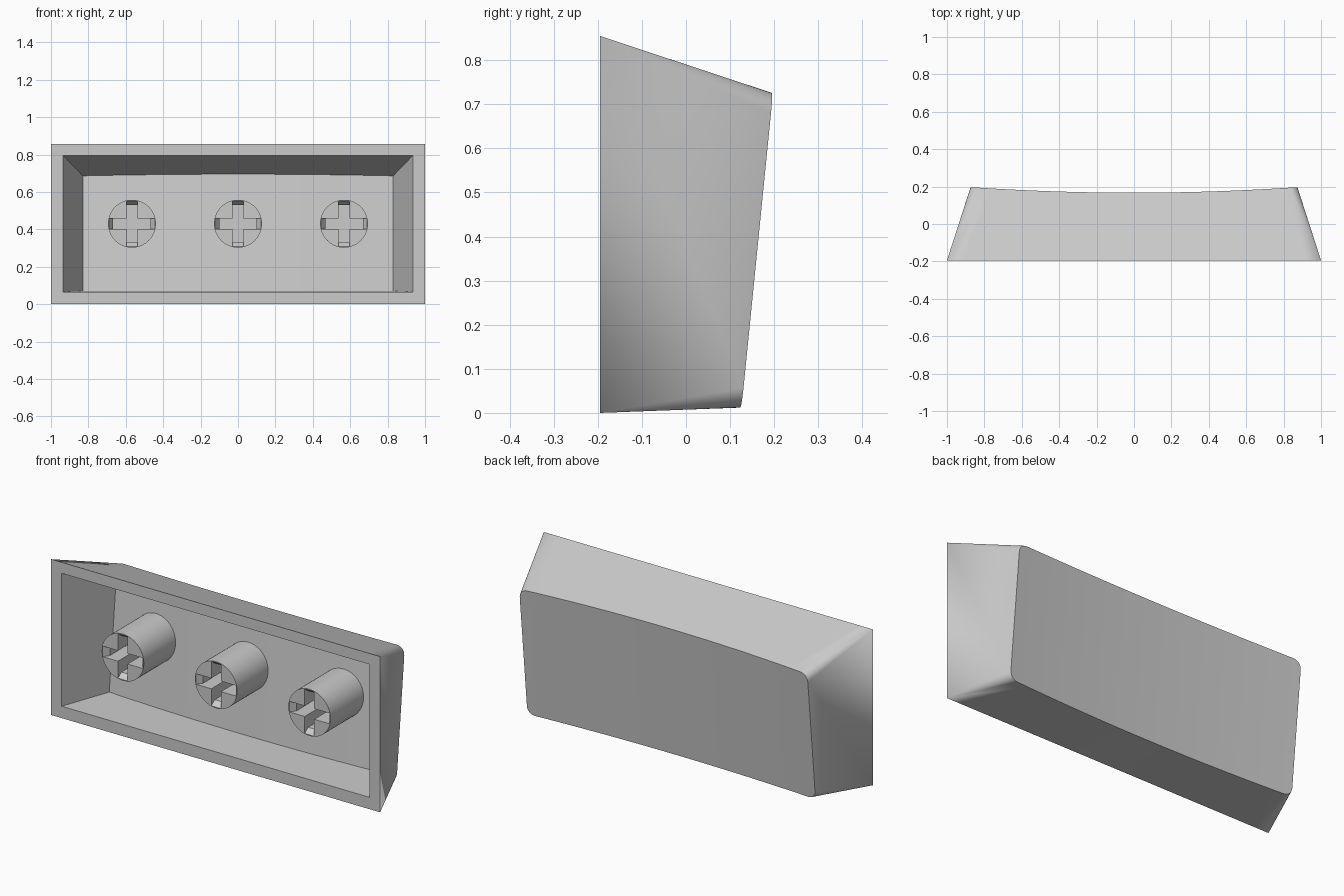
import bpy, bmesh, math
from mathutils import Matrix

cube = bpy.data.objects.get("Cube")
if cube:
    bpy.data.objects.remove(cube, do_unlink=True)

grey = bpy.data.materials.new("light_grey")
grey.use_nodes = True
colour = (0.6, 0.6, 0.6, 1)
grey.diffuse_color = colour
grey.node_tree.nodes["Principled BSDF"].inputs["Base Color"].default_value = colour

FRONT = -0.195
COLUMNS, ARC = 24, 8


def make_object(name, bm):
    bmesh.ops.recalc_face_normals(bm, faces=bm.faces[:])
    mesh = bpy.data.meshes.new(name)
    bm.to_mesh(mesh)
    bm.free()
    mesh.materials.append(grey)
    obj = bpy.data.objects.new(name, mesh)
    bpy.context.collection.objects.link(obj)
    return obj


def smooth(obj):
    bpy.ops.object.select_all(action='DESELECT')
    obj.select_set(True)
    bpy.context.view_layer.objects.active = obj
    bpy.ops.object.shade_smooth_by_angle(angle=math.radians(30))


def dish(x):
    return 0.03 * (1 - (x / 0.875) ** 2)


def surface(x, z):
    return 0.126 + 0.1 * (z - 0.012) - dish(x)


def rings(bm, base, rim, radius, offset):
    """Square-cornered front ring and round-cornered ring on the dished back.
    Each is half width, bottom, top."""
    bw, bb, bt = base
    rw, rb, rt = rim
    # half outline as (base side, rim x, inset from the top or bottom)
    arc = [(radius * (1 - math.sin(a)), radius * (1 - math.cos(a)))
           for a in (math.pi / 2 * i / ARC for i in range(ARC + 1))]
    left = [(-1, -rw + dx, dz) for dz, dx in arc]
    flat = rw - radius
    middle = [(u, u * flat, 0) for u in
              (2 * i / COLUMNS - 1 for i in range(1, COLUMNS))]
    right = [(1, -x, dz) for _, x, dz in reversed(left)]
    outline = left + middle + right
    front, back = [], []
    for upper, side in ((True, outline), (False, outline[::-1])):
        for u, x, inset in side:
            z = rt - inset if upper else rb + inset
            y = surface(x, z) + offset
            if upper:
                z += dish(x) / 3      # keeps the sloping wall flat
            front.append(bm.verts.new((u * bw, FRONT, bt if upper else bb)))
            back.append(bm.verts.new((x, y, z)))
    return front, back


def bridge(bm, a, b):
    n = len(a)
    for i in range(n):
        j = (i + 1) % n
        bm.faces.new((a[i], a[j], b[j], b[i]))


def strip(bm, ring):
    n = len(ring)
    for i in range(n // 2 - 1):
        bm.faces.new((ring[i], ring[i + 1], ring[n - 2 - i], ring[n - 1 - i]))


# Hollow tapered cap with a dished back
bm = bmesh.new()
outer_front, outer_back = rings(bm, (1, 0, 0.855), (0.875, 0.012, 0.725), 0.045, 0)
inner_front, inner_back = rings(bm, (0.935, 0.065, 0.795), (0.83, 0.07, 0.685), 0, -0.06)
bridge(bm, outer_front, outer_back)
bridge(bm, inner_front, inner_back)
bridge(bm, outer_front, inner_front)
strip(bm, outer_back)
strip(bm, inner_back)
bmesh.ops.remove_doubles(bm, verts=bm.verts[:], dist=1e-5)
smooth(make_object("cap_shell", bm))

# Round stem, modelled around its own axis
STEM_FRONT, STEM_BACK = -0.19, 0.11
bm = bmesh.new()
bmesh.ops.create_cone(
    bm, cap_ends=True, segments=64, radius1=0.128, radius2=0.128,
    depth=STEM_BACK - STEM_FRONT,
    matrix=Matrix.Translation((0, (STEM_FRONT + STEM_BACK) / 2, 0))
    @ Matrix.Rotation(math.pi / 2, 4, 'X'))
stem = make_object("middle_stem", bm)


def cut_slot(turn):
    """Cut one bar of the cross, with flared ends at the mouth."""
    half = [(0.122, STEM_FRONT - 0.01), (0.122, STEM_FRONT),
            (0.1, STEM_FRONT + 0.03), (0.1, STEM_FRONT + 0.18)]
    profile = half + [(-u, y) for u, y in reversed(half)]
    bm = bmesh.new()
    face = bm.faces.new([bm.verts.new((u, y, -0.029)) for u, y in profile])
    new = bmesh.ops.extrude_face_region(bm, geom=[face])["geom"]
    bmesh.ops.translate(bm, vec=(0, 0, 0.058),
                        verts=[v for v in new if isinstance(v, bmesh.types.BMVert)])
    bm.transform(Matrix.Rotation(turn, 4, 'Y'))
    cutter = make_object("slot_cutter", bm)
    cutter.hide_render = True
    mod = stem.modifiers.new("slot", 'BOOLEAN')
    mod.operation, mod.solver, mod.object = 'DIFFERENCE', 'EXACT', cutter
    bpy.context.view_layer.objects.active = stem
    bpy.ops.object.modifier_apply(modifier=mod.name)
    bpy.data.objects.remove(cutter, do_unlink=True)


for turn in (0, math.pi / 2):
    cut_slot(turn)
smooth(stem)
stem.location.z = 0.43

# Outer stems share the middle stem's mesh
for name, x in (("left_stem", 0.567), ("right_stem", -0.567)):
    copy = stem.copy()
    copy.name = name
    copy.location.x = x
    bpy.context.collection.objects.link(copy)
